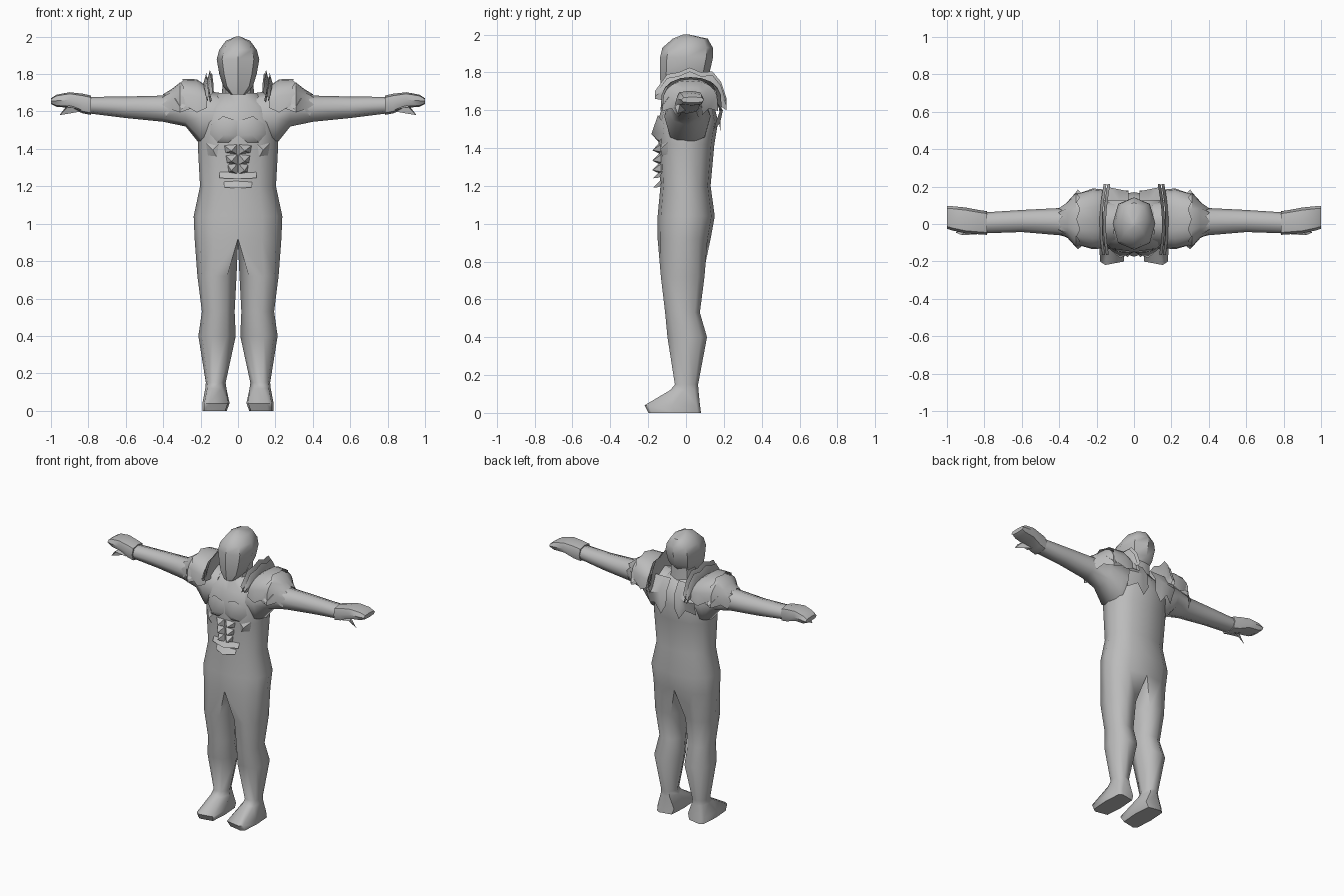
import bpy, bmesh, math

if "Cube" in bpy.data.objects:
    bpy.data.objects.remove(bpy.data.objects["Cube"])

grey = bpy.data.materials.new("plain_grey")
grey.diffuse_color = (0.5, 0.5, 0.5, 1)
grey.use_nodes = True
grey.node_tree.nodes["Principled BSDF"].inputs["Base Color"].default_value = grey.diffuse_color


def spow(v, p):
    return math.copysign(abs(v) ** p, v)


def oval(c1, r1, c2, r2, angles, p=0.85):
    """Rounded section as pairs of coordinates."""
    return [(c1 + r1 * spow(math.cos(math.radians(a)), p),
             c2 + r2 * spow(math.sin(math.radians(a)), p)) for a in angles]


def skin(bm, rings, closed=True):
    """Join successive rings of vertices with quads."""
    for a, b in zip(rings, rings[1:]):
        n = len(a)
        for i in range(n if closed else n - 1):
            j = (i + 1) % n
            bm.faces.new((a[i], a[j], b[j], b[i]))


def add_ring(bm, pts):
    return [bm.verts.new(p) for p in pts]


def finish(bm, name, angle=50, mirror=False):
    bmesh.ops.recalc_face_normals(bm, faces=bm.faces)
    me = bpy.data.meshes.new(name)
    bm.to_mesh(me)
    bm.free()
    me.materials.append(grey)
    ob = bpy.data.objects.new(name, me)
    bpy.context.collection.objects.link(ob)
    bpy.context.view_layer.objects.active = ob
    ob.select_set(True)
    bpy.ops.object.shade_smooth_by_angle(angle=math.radians(angle))
    ob.select_set(False)
    if mirror:
        ob.modifiers.new("mirror", 'MIRROR').use_mirror_merge = False
    return ob


def loft(name, rings, angle=50, mirror=False):
    bm = bmesh.new()
    vs = [add_ring(bm, r) for r in rings]
    skin(bm, vs)
    bm.faces.new(vs[0])
    bm.faces.new(vs[-1])
    return finish(bm, name, angle, mirror)


def sheet(name, rows, angle=35, mirror=True):
    """Open armour plate."""
    bm = bmesh.new()
    skin(bm, [add_ring(bm, r) for r in rows], False)
    return finish(bm, name, angle, mirror)


def fan(name, outline, centre, mirror=True):
    """Bulging plate around a raised point."""
    bm = bmesh.new()
    o, c = add_ring(bm, outline), bm.verts.new(centre)
    for i in range(len(o)):
        bm.faces.new((o[i], o[(i + 1) % len(o)], c))
    return finish(bm, name, 40, mirror)


# torso and legs in one skin: (z, half width, front y, back y)
TORSO = [(1.70, .10, -.08, .09), (1.62, .19, -.125, .15), (1.54, .215, -.15, .17),
         (1.42, .215, -.145, .15), (1.2, .203, -.135, .13), (1.04, .237, -.15, .152),
         (.92, .232, -.15, .13)]
ROUND = [-90 + 30 * k for k in range(12)]
bm = bmesh.new()
rings = []
for z, rx, f, b in TORSO:
    pts = oval(0, rx, (f + b) / 2, (b - f) / 2, ROUND)
    rings.append(add_ring(bm, [(x, y, z) for x, y in pts]))
skin(bm, rings)
bm.faces.new(rings[0])
crotch = bm.verts.new((0, 0, .89))
# (z, inner x, outer x, front y, back y, squareness)
LEG = [(.72, .008, .217, -.135, .1, .85), (.53, .018, .193, -.112, .075, .85),
       (.40, .012, .212, -.1, .113, .85), (.15, .066, .172, -.06, .065, .85),
       (.12, .062, .175, -.085, .067, .75), (.04, .045, .19, -.22, .075, .4),
       (.0, .06, .19, -.2, .08, .4)]
LEG_ANGLES = [-118, -78, -40, 0, 40, 78, 118, 180]
for side in (1, -1):
    last = rings[-1]
    top = [last[(side * k) % 12] for k in range(7)] + [crotch]
    legs = [top]
    for z, xi, xo, f, b, p in LEG:
        ang = LEG_ANGLES if p > .5 else [-135, -80, -45, 0, 45, 80, 135, 180]
        pts = oval((xi + xo) / 2, (xo - xi) / 2, (f + b) / 2, (b - f) / 2, ang, p)
        legs.append(add_ring(bm, [(side * x, y, z) for x, y in pts]))
    skin(bm, legs)
    bm.faces.new(legs[-1])
finish(bm, "body", 60)

# neck and head: (z, half width, front y, back y)
EIGHT = [-90 + 45 * k for k in range(8)]


def upright(rows, p=.85):
    return [[(x, y, z) for x, y in oval(0, rx, (f + b) / 2, (b - f) / 2, EIGHT, p)]
            for z, rx, f, b in rows]


loft("neck", upright([(1.6, .11, -.08, .11), (1.7, .085, -.06, .1), (1.82, .08, -.06, .1)]))
loft("head", upright([(1.69, .04, -.125, -.02), (1.735, .08, -.135, .08), (1.8, .10, -.138, .125),
                      (1.88, .114, -.137, .143), (1.93, .10, -.125, .142),
                      (1.978, .065, -.07, .115), (2.0, .012, -.015, .015)]), 45)


# arms and hands: (x, low z, high z, front y, back y)
def sideways(rows, p=.85):
    return [[(x, y, z) for y, z in oval((f + b) / 2, (b - f) / 2, (l + h) / 2, (h - l) / 2, EIGHT, p)]
            for x, l, h, f, b in rows]


loft("arm", sideways([(.1, 1.42, 1.7, -.11, .13), (.2, 1.42, 1.715, -.115, .13),
                      (.28, 1.52, 1.705, -.09, .11), (.4, 1.545, 1.685, -.06, .085),
                      (.6, 1.565, 1.68, -.043, .075), (.8, 1.59, 1.678, -.05, .062)]), 60, True)
loft("hand", sideways([(.785, 1.582, 1.685, -.058, .068), (.83, 1.59, 1.695, -.055, .075),
                       (.9, 1.62, 1.703, -.05, .088), (.97, 1.625, 1.69, -.035, .095),
                       (1.0, 1.64, 1.67, -.025, .095)], .65), 45, True)
fan("thumb", [(.84, -.055, 1.61), (.84, .0, 1.6), (.955, -.045, 1.58), (.92, -.06, 1.625)],
    (.9, -.03, 1.635))


# layered shoulder plates wrapped over the arm, with jagged rims
def shoulder(name, rows, jag, n=10):
    grid = []
    for k, (x, top, f, b, low) in enumerate(rows):
        row = []
        for i in range(n + 1):
            a = math.pi * i / n
            tooth = jag * (i % 2) if k == len(rows) - 1 else 0
            row.append((x + tooth, (f + b) / 2 - (b - f) / 2 * spow(math.cos(a), .8),
                        low + (top - low) * math.sin(a) ** .75 - (.025 if i in (0, n) and k % 2 else 0)))
        grid.append(row)
    sheet(name, grid)


shoulder("shoulder_plate_outer", [(.24, 1.765, -.11, .16, 1.62), (.31, 1.755, -.125, .17, 1.62),
                                  (.355, 1.72, -.075, .12, 1.61), (.385, 1.69, -.055, .085, 1.6)], .02)
shoulder("shoulder_plate_inner", [(.165, 1.735, -.13, .185, 1.62), (.22, 1.772, -.135, .19, 1.62),
                                  (.29, 1.775, -.115, .165, 1.635)], .018)
# pointed corners of the shoulder plates
for name, y0, y1 in (("front_spike", -.09, -.135), ("back_spike", .13, .185)):
    fan("shoulder_" + name, [(.245, y0, 1.67), (.34, y0, 1.67), (.3, y1, 1.61)],
        (.3, y0 * .5 + y1 * .5, 1.655))

# standing collar plates beside the neck
for name, x, h in (("inner", .145, 0), ("outer", .165, -.02)):
    spine = [(-.165, 1.66, 1.70), (-.1, 1.65, 1.79), (-.04, 1.66, 1.80), (.02, 1.67, 1.825),
             (.08, 1.67, 1.80), (.14, 1.65, 1.805), (.185, 1.62, 1.75), (.215, 1.60, 1.66)]
    sheet("collar_" + name,
          [[(x + dx + .02 * math.cos(y * 8), y, z) for y, z in
            [(s[0], s[1] + (s[2] + h - s[1]) * t) for s in spine]]
           for t, dx in ((0, -.01), (.6, 0), (1, -.015))])

# back plates with ragged lower points
sheet("back_plate", [[(x, .125, 1.70) for x in (.03, .08, .13, .19)],
                     [(.03, .175, 1.62), (.08, .185, 1.61), (.13, .195, 1.6), (.19, .18, 1.6)],
                     [(.03, .178, 1.53), (.07, .18, 1.46), (.12, .18, 1.53), (.18, .145, 1.5)]])

# chest muscles and stomach plates
fan("chest_plate", [(.004, -.15, 1.55), (.08, -.148, 1.575), (.145, -.12, 1.53), (.15, -.115, 1.48),
                    (.11, -.138, 1.435), (.05, -.148, 1.435), (.004, -.152, 1.47)], (.075, -.183, 1.475))
for i, (z, w) in enumerate(((1.40, .075), (1.345, .065), (1.295, .055))):
    fan("stomach_plate", [(.003, -.142, z + .026), (w, -.132, z + .02), (w * .9, -.132, z - .02),
                          (.003, -.14, z - .03)], (.035, -.178, z - .012))
fan("rib_plate", [(.10, -.13, 1.43), (.17, -.095, 1.43), (.165, -.09, 1.36), (.11, -.125, 1.35)],
    (.135, -.135, 1.395))
for z, w in ((1.24, .1), (1.19, .075)):
    sheet("belly_fold", [[(-w, -.125, z + .035), (0, -.135, z + .04), (w, -.125, z + .035)],
                         [(-w, -.14, z + .004), (-w * .5, -.172, z), (w, -.14, z + .004)][:1]
                         + [(0, -.175, z), (w, -.14, z + .004)]], mirror=False)
